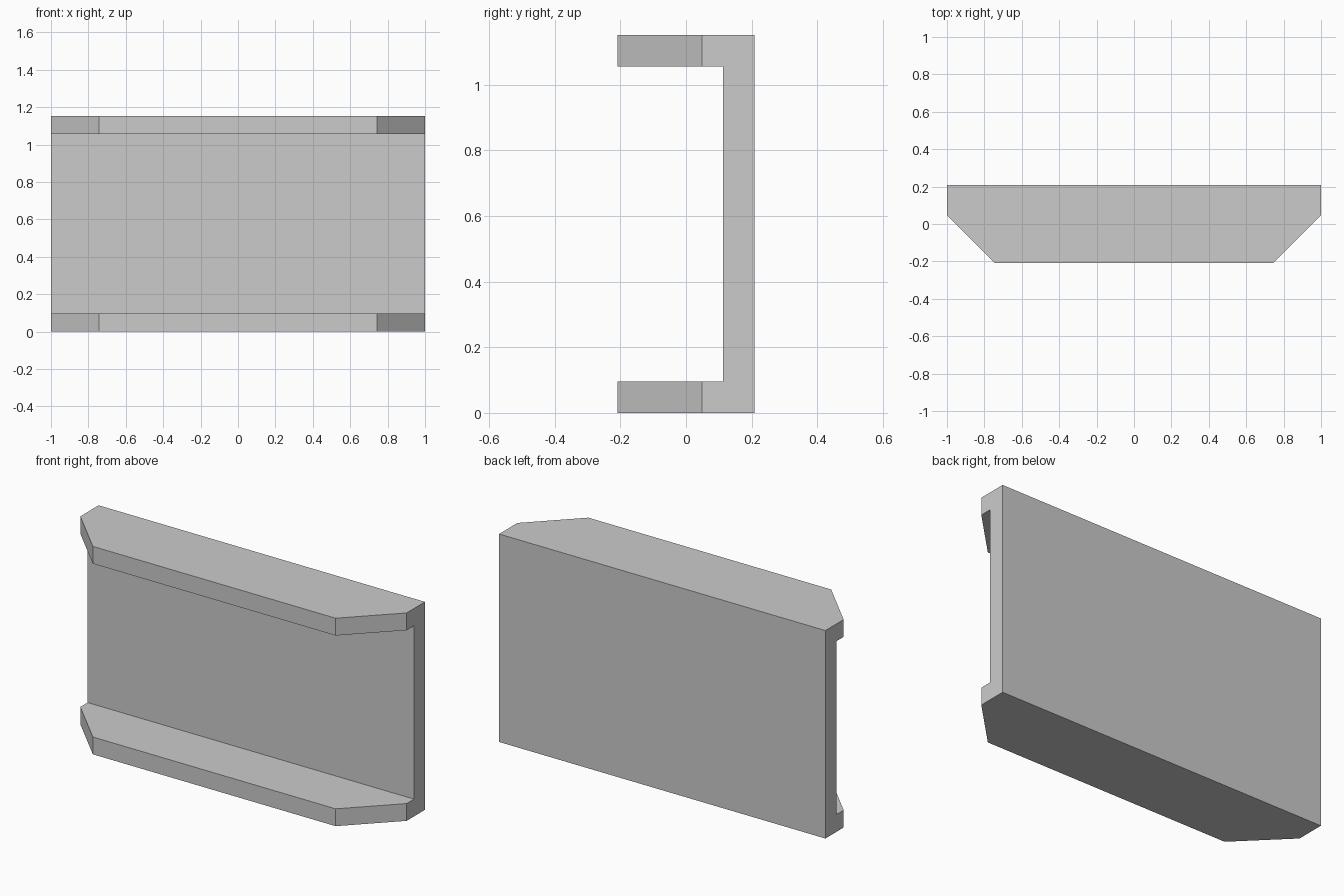
import bpy, bmesh
from mathutils import Vector

cube = bpy.data.objects.get("Cube")
if cube:
    bpy.data.objects.remove(cube, do_unlink=True)

HALF_X, HALF_Y, HEIGHT = 1.0, 0.208, 1.152
WALL, CHAMFER = 0.096, 0.256

grey = bpy.data.materials.new("plain grey")
grey.use_nodes = True
colour = (0.6, 0.6, 0.6, 1)
grey.diffuse_color = colour
grey.node_tree.nodes["Principled BSDF"].inputs["Base Color"].default_value = colour

# Channel section: back panel with a lower and an upper shelf
inner_y = HALF_Y - WALL
profile = [(-HALF_Y, 0), (HALF_Y, 0), (HALF_Y, HEIGHT), (-HALF_Y, HEIGHT),
           (-HALF_Y, HEIGHT - WALL), (inner_y, HEIGHT - WALL),
           (inner_y, WALL), (-HALF_Y, WALL)]
bm = bmesh.new()
end = bm.faces.new([bm.verts.new((-HALF_X, y, z)) for y, z in profile])
side = bmesh.ops.extrude_face_region(bm, geom=[end])
bmesh.ops.translate(bm, vec=(2 * HALF_X, 0, 0),
                    verts=[v for v in side["geom"] if isinstance(v, bmesh.types.BMVert)])
# The extrusion may keep or drop the first end face; close it if open
bmesh.ops.holes_fill(bm, edges=[e for e in bm.edges if e.is_boundary], sides=0)

# Chamfer the front corners of both shelves
for s in (-1, 1):
    cut = bmesh.ops.bisect_plane(
        bm, geom=bm.verts[:] + bm.edges[:] + bm.faces[:], dist=1e-5,
        plane_co=Vector((s * HALF_X, CHAMFER - HALF_Y, 0)),
        plane_no=Vector((s, -1, 0)), clear_outer=True)
    rim = [e for e in cut["geom_cut"] if isinstance(e, bmesh.types.BMEdge)]
    bmesh.ops.holes_fill(bm, edges=rim, sides=0)
bmesh.ops.recalc_face_normals(bm, faces=bm.faces[:])

mesh = bpy.data.meshes.new("channel_shelf")
bm.to_mesh(mesh)
bm.free()
mesh.materials.append(grey)
shelf = bpy.data.objects.new("channel_shelf", mesh)
bpy.context.collection.objects.link(shelf)
